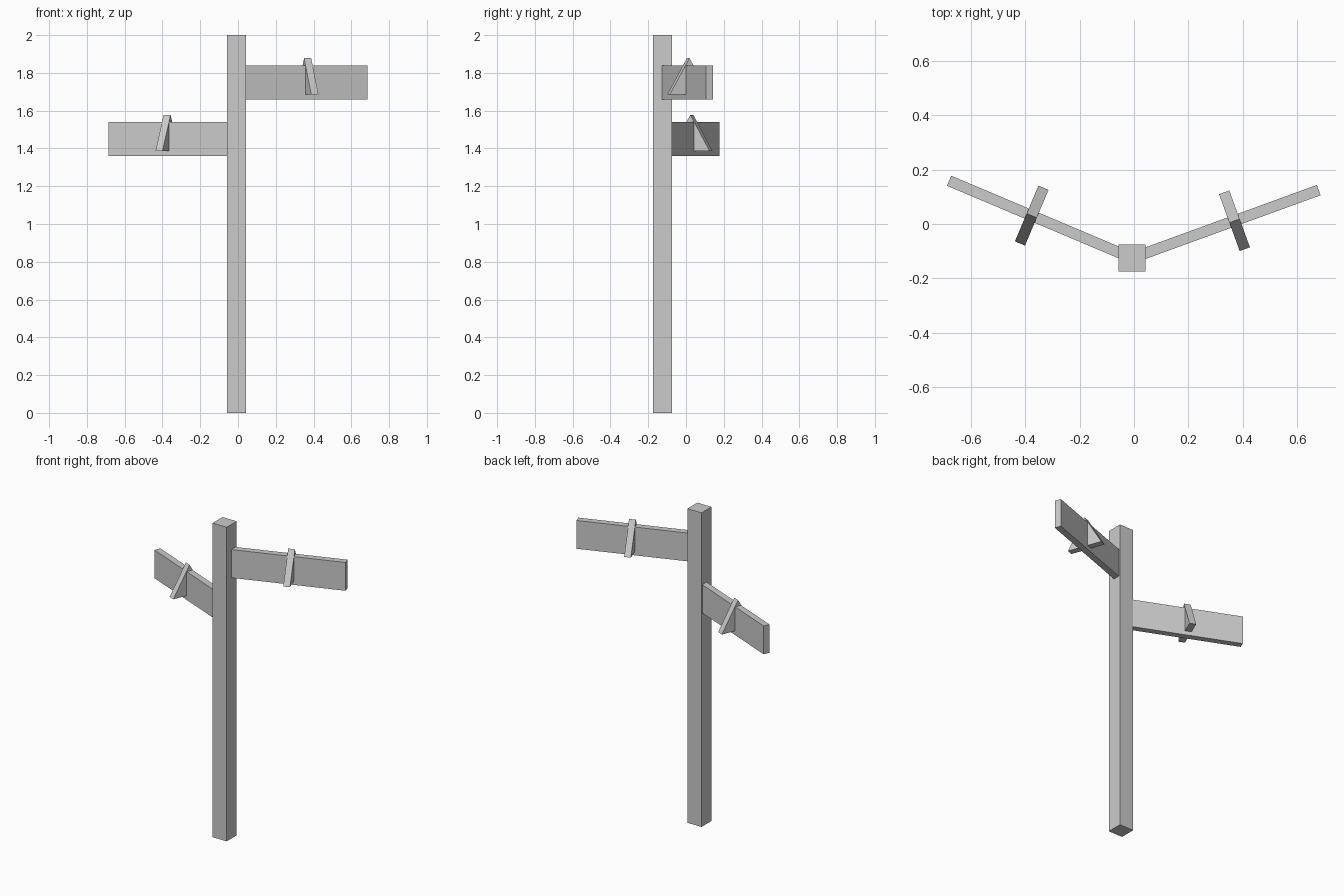
import bpy
from math import radians, cos, sin
from mathutils import Matrix, Vector

cube = bpy.data.objects.get("Cube")
if cube:
    bpy.data.objects.remove(cube, do_unlink=True)

grey = bpy.data.materials.new("plain_grey")
grey.use_nodes = True
grey.diffuse_color = (0.6, 0.6, 0.6, 1)
grey.node_tree.nodes["Principled BSDF"].inputs["Base Color"].default_value = (0.6, 0.6, 0.6, 1)

POST = Vector((-0.007, -0.125, 0))
THICK = 0.04


def finish(name, matrix):
    obj = bpy.context.object
    obj.name = name
    obj.data.transform(matrix)
    obj.data.materials.append(grey)
    return obj


def box(name, size, matrix):
    bpy.ops.mesh.primitive_cube_add(size=1)
    return finish(name, matrix @ Matrix.Diagonal((*size, 1)))


def sign(side, angle, height, length=0.729, clip_at=0.4):
    # Local x runs outward along the board from the post's axis
    frame = Matrix.Translation(POST + Vector((0, 0, height))) @ Matrix.Rotation(radians(angle), 4, "Z")
    box(side + "_board", (length, THICK, 0.18), frame @ Matrix.Translation((length / 2, 0, 0)))

    # Upright triangular wedge that straddles the board
    bpy.ops.mesh.primitive_cylinder_add(vertices=3, radius=0.128, depth=THICK)
    stand = Matrix(((0, 0, 1, 0), (1, 0, 0, 0), (0, 1, 0, 0), (0, 0, 0, 1)))
    finish(side + "_wedge", frame @ Matrix.Translation((clip_at, 0, 0)) @ stand)


# Square post
box("post", (0.1, 0.1, 2), Matrix.Translation(POST + Vector((0, 0, 1))))

# Two boards angled backward at different heights
sign("left", 20, 1.75)
sign("right", 180 - 22.9, 1.45)
